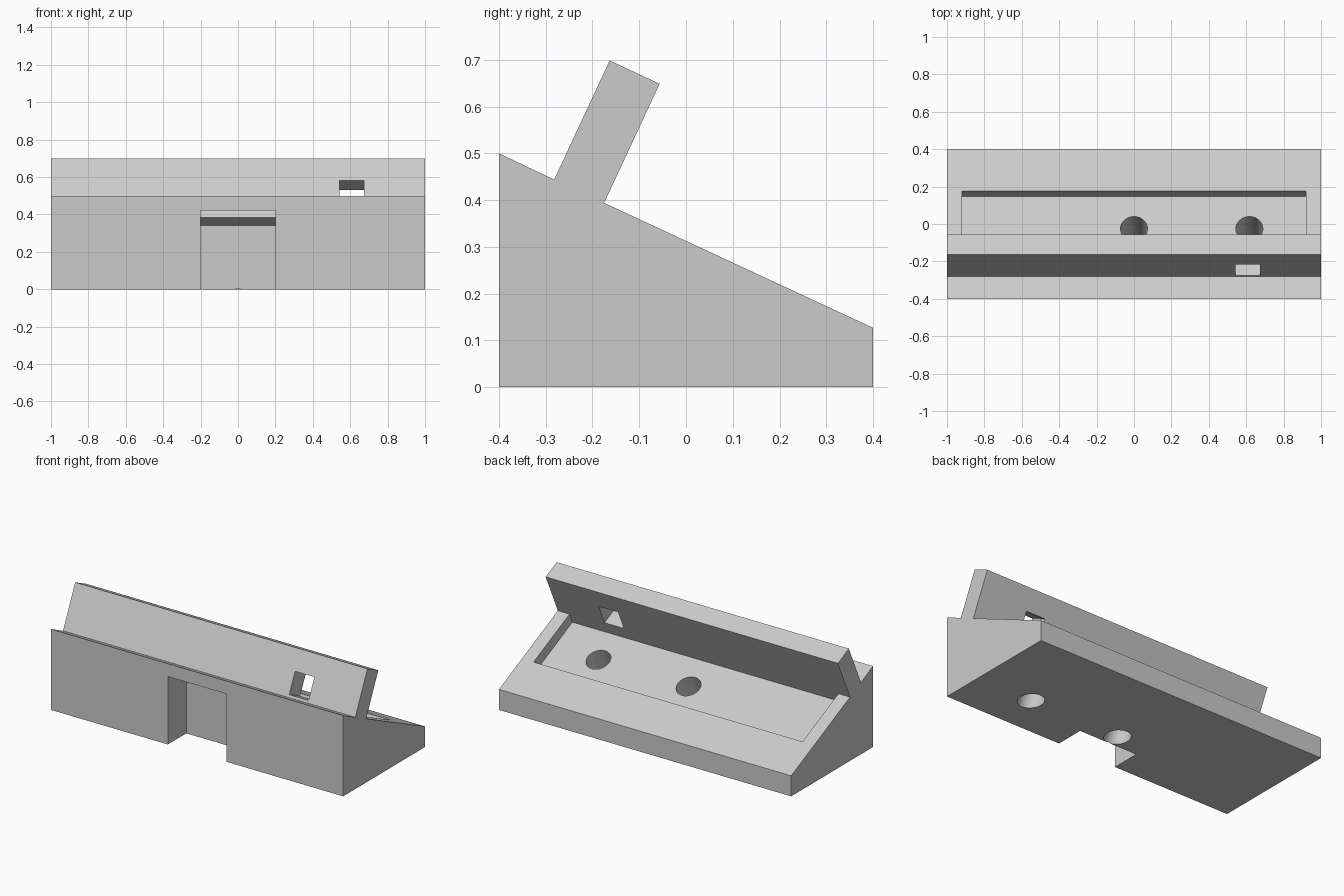
import bpy, bmesh, math
from mathutils import Vector, Matrix

if "Cube" in bpy.data.objects:
    bpy.data.objects.remove(bpy.data.objects["Cube"])

TILT = math.radians(25)
D = Vector((math.cos(TILT), -math.sin(TILT)))   # down the slope, in (y, z)
N = Vector((math.sin(TILT), math.cos(TILT)))    # out of the slope
P0 = Vector((-0.282, 0.444))                    # front foot of the upright plate
THICK = 0.118
DEPTH = 0.067                                   # recess depth


def pt(s, t):
    """Point s along the slope and t above it, as (y, z)."""
    return tuple(P0 + D * s + N * t)


def finish(name, bm):
    bmesh.ops.recalc_face_normals(bm, faces=bm.faces[:])
    me = bpy.data.meshes.new(name)
    bm.to_mesh(me)
    bm.free()
    ob = bpy.data.objects.new(name, me)
    bpy.context.collection.objects.link(ob)
    return ob


def prism(name, profile, x0, x1):
    """Extrude a (y, z) profile along x."""
    bm = bmesh.new()
    face = bm.faces.new([bm.verts.new((x0, y, z)) for y, z in profile])
    ext = bmesh.ops.extrude_face_region(bm, geom=[face])
    bmesh.ops.translate(bm, vec=(x1 - x0, 0, 0),
                        verts=[v for v in ext['geom'] if isinstance(v, bmesh.types.BMVert)])
    return finish(name, bm)


def drill(name, x):
    """Round cutter square to the slope, through the recess floor."""
    bm = bmesh.new()
    bmesh.ops.create_cone(bm, cap_ends=True, segments=64, radius1=0.072, radius2=0.072, depth=1.0)
    bmesh.ops.transform(bm, verts=bm.verts,
                        matrix=Matrix.Translation((x, -0.142, 0)) @ Matrix.Rotation(-TILT, 4, 'X'))
    return finish(name, bm)


# wedge base with upright plate
stand = prism("stand", [(-0.4, 0), (0.4, 0), (0.4, 0.127), pt(THICK, 0),
                        pt(THICK, 0.281), pt(0, 0.281), pt(0, 0), (-0.4, 0.5)], -1, 1)

# front slot, stopping at the buried foot of the plate
foot = pt(0, -DEPTH)
s_wall = (-0.22 - foot[0]) / D.x
t_top = (0.42 - P0.y) / N.y
slot = prism("slot_cutter", [(-0.5, -0.1), (-0.22, -0.1), pt(s_wall, -DEPTH), foot,
                             pt(0, t_top), (-0.5, 0.42)], -0.2, 0.2)

# shallow tray recess behind the plate
s_end = (0.175 - P0.x) / D.x
recess = prism("recess_cutter", [pt(THICK, -DEPTH), pt(s_end, -DEPTH),
                                 pt(s_end, 0.06), pt(THICK, 0.06)], -0.92, 0.92)

# square window through the plate
window = prism("window_cutter", [pt(-0.05, 0.017), pt(0.2, 0.017),
                                 pt(0.2, 0.152), pt(-0.05, 0.152)], 0.543, 0.675)

cutters = [recess, slot, window, drill("center_drill", 0), drill("side_drill", 0.617)]
for c in cutters:
    c.hide_render = True
    mod = stand.modifiers.new(c.name, 'BOOLEAN')
    mod.operation = 'DIFFERENCE'
    mod.solver = 'EXACT'
    mod.object = c

# bake the cuts and drop the cutters
bpy.context.view_layer.update()
deps = bpy.context.evaluated_depsgraph_get()
baked = bpy.data.meshes.new_from_object(stand.evaluated_get(deps))
stand.modifiers.clear()
stand.data = baked
for c in cutters:
    bpy.data.objects.remove(c)

# single grey finish
grey = bpy.data.materials.new("light_grey")
grey.diffuse_color = (0.6, 0.6, 0.6, 1)
grey.use_nodes = True
grey.node_tree.nodes["Principled BSDF"].inputs["Base Color"].default_value = grey.diffuse_color
stand.data.materials.clear()
stand.data.materials.append(grey)
bpy.context.view_layer.objects.active = stand
stand.select_set(True)
bpy.ops.object.shade_smooth_by_angle(angle=math.radians(20))
